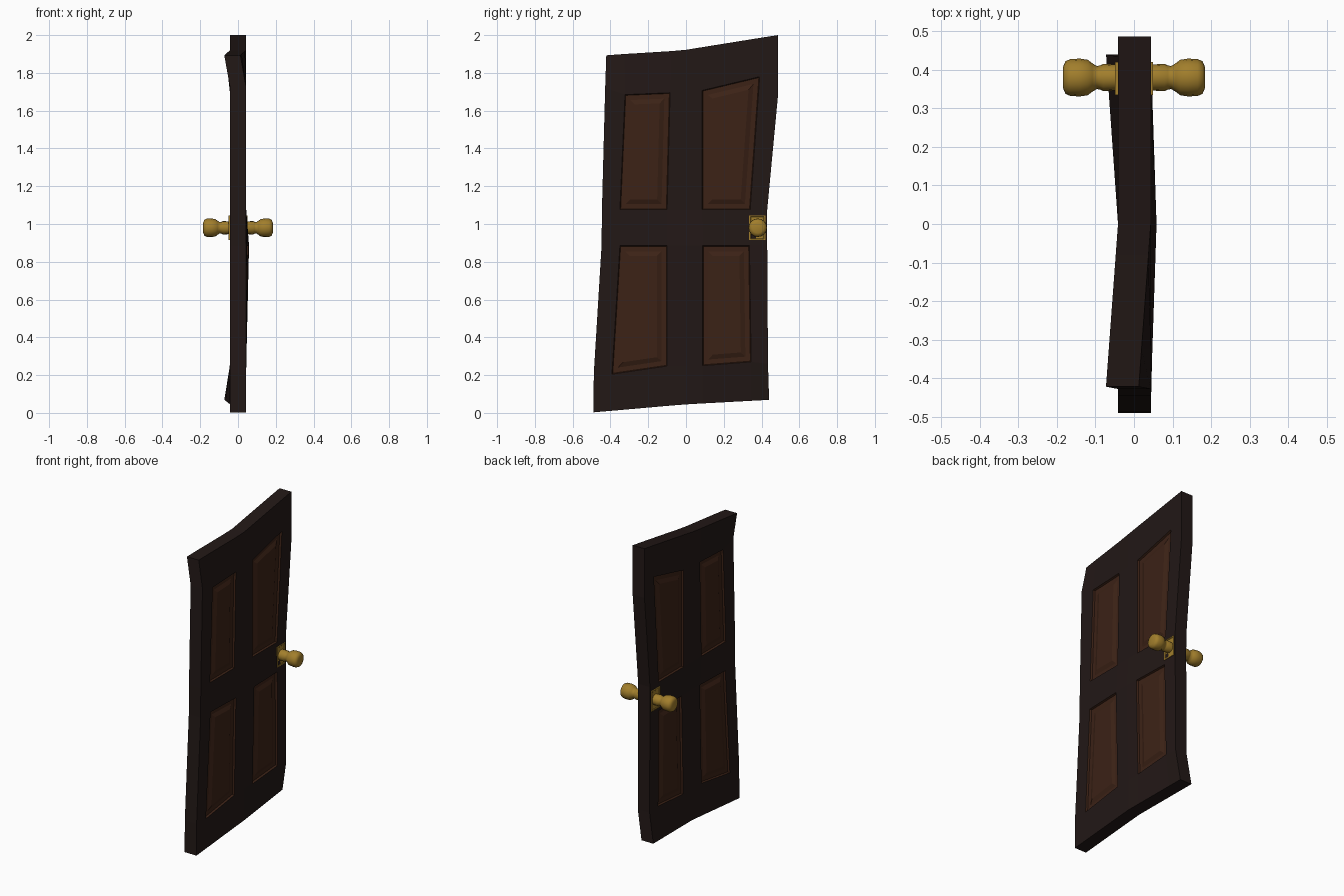
import bpy, bmesh, math
from mathutils import Matrix

if "Cube" in bpy.data.objects:
    bpy.data.objects.remove(bpy.data.objects["Cube"])


def material(name, rgb):
    m = bpy.data.materials.new(name)
    m.diffuse_color = (*rgb, 1)
    m.use_nodes = True
    m.node_tree.nodes["Principled BSDF"].inputs["Base Color"].default_value = m.diffuse_color
    return m


dark_wood = material("dark_wood", (0.016, 0.009, 0.008))
panel_wood = material("panel_wood", (0.045, 0.016, 0.008))
brass = material("brass", (0.36, 0.21, 0.025))


def add_object(name, bm, mats):
    me = bpy.data.meshes.new(name)
    bm.to_mesh(me)
    bm.free()
    for m in mats:
        me.materials.append(m)
    ob = bpy.data.objects.new(name, me)
    bpy.context.collection.objects.link(ob)
    return ob


# Crooked door slab: rows of (y positions, z positions), bottom to top
ROWS = [
    ((-.49, -.395, -.10, 0, .088, .345, .44), (.003, .011, .037, .045, .05, .064, .069)),
    ((-.488, -.392, -.10, 0, .088, .345, .434), (.21, .205, .248, .25, .25, .27, .26)),
    ((-.447, -.35, -.10, 0, .088, .336, .43), (.885,) * 7),
    ((-.445, -.35, -.10, 0, .085, .34, .43), (1.076,) * 7),
    ((-.428, -.323, -.084, 0, .085, .39, .487), (1.72, 1.685, 1.695, 1.7, 1.707, 1.78, 1.68)),
    ((-.422, -.325, -.082, 0, .085, .39, .487), (1.893, 1.9, 1.915, 1.922, 1.936, 1.985, 2.0)),
]


# Two opposite corners curl backwards, the middle rail bulges forwards
def warp(r, y):
    if r == 5:
        return -.031 * max(0, -y) / .42
    if r == 0:
        return -.031 * max(0, y) / .44
    return .015 * (1 - abs(y) / .45) if r == 2 else 0


bm = bmesh.new()
grid = {}
for side in (-1, 1):
    for r, (ys, zs) in enumerate(ROWS):
        for c, (y, z) in enumerate(zip(ys, zs)):
            grid[side, r, c] = bm.verts.new((.001 + side * .0425 + warp(r, y), y, z))

panels = []
for side in (-1, 1):
    for r in range(5):
        for c in range(6):
            f = bm.faces.new([grid[side, r + i, c + j] for i, j in ((0, 0), (0, 1), (1, 1), (1, 0))])
            if r in (1, 3) and c in (1, 4):
                panels.append(f)

# Slab edges
rim = [(0, c) for c in range(6)] + [(r, 6) for r in range(5)]
rim += [(5, c) for c in range(6, 0, -1)] + [(r, 0) for r in range(5, 0, -1)]
for a, b in zip(rim, rim[1:] + rim[:1]):
    bm.faces.new([grid[-1, *a], grid[-1, *b], grid[1, *b], grid[1, *a]])
bmesh.ops.recalc_face_normals(bm, faces=bm.faces)

# Recessed panels with raised fields
for f in panels:
    f.material_index = 1
for width, depth in ((.004, -.012), (.026, 0), (.024, .010)):
    res = bmesh.ops.inset_individual(bm, faces=panels, thickness=width, depth=depth, use_even_offset=True)
    for f in res["faces"]:
        f.material_index = 1
add_object("door_slab", bm, [dark_wood, panel_wood])

# Knobs and backing plates on both sides
KNOB = [(.045, .034), (.08, .035), (.088, .031), (.097, .030), (.108, .037), (.12, .046),
        (.14, .049), (.165, .048), (.178, .042), (.184, .028), (.184, 0)]
KY, KZ, SEG = .38, .98, 16

for side, label in ((1, "right"), (-1, "left")):
    bm = bmesh.new()
    bmesh.ops.create_cube(bm, size=1, matrix=Matrix.Translation((side * .043, KY - .003, KZ))
                          @ Matrix.Diagonal((.012, .086, .132, 1)))
    outer = [f for f in bm.faces if f.normal.x * side > .9]
    bmesh.ops.inset_individual(bm, faces=outer, thickness=.010, depth=0)
    bmesh.ops.inset_individual(bm, faces=outer, thickness=.004, depth=-.003)
    add_object(f"knob_plate_{label}", bm, [brass])

    bm = bmesh.new()
    pts = [bm.verts.new((side * x, KY + rad, KZ)) for x, rad in KNOB]
    edges = [bm.edges.new(p) for p in zip(pts, pts[1:])]
    bmesh.ops.spin(bm, geom=pts + edges, cent=(0, KY, KZ), axis=(1, 0, 0),
                   angle=math.tau, steps=SEG, use_duplicate=False)
    bmesh.ops.remove_doubles(bm, verts=bm.verts, dist=.0005)
    bmesh.ops.recalc_face_normals(bm, faces=bm.faces)
    if sum(f.normal.x * side for f in bm.faces if f.calc_center_median().x * side > .183) < 0:
        bmesh.ops.reverse_faces(bm, faces=bm.faces)
    knob = add_object(f"door_knob_{label}", bm, [brass])
    bpy.ops.object.select_all(action="DESELECT")
    knob.select_set(True)
    bpy.context.view_layer.objects.active = knob
    bpy.ops.object.shade_smooth_by_angle(angle=math.radians(50))
